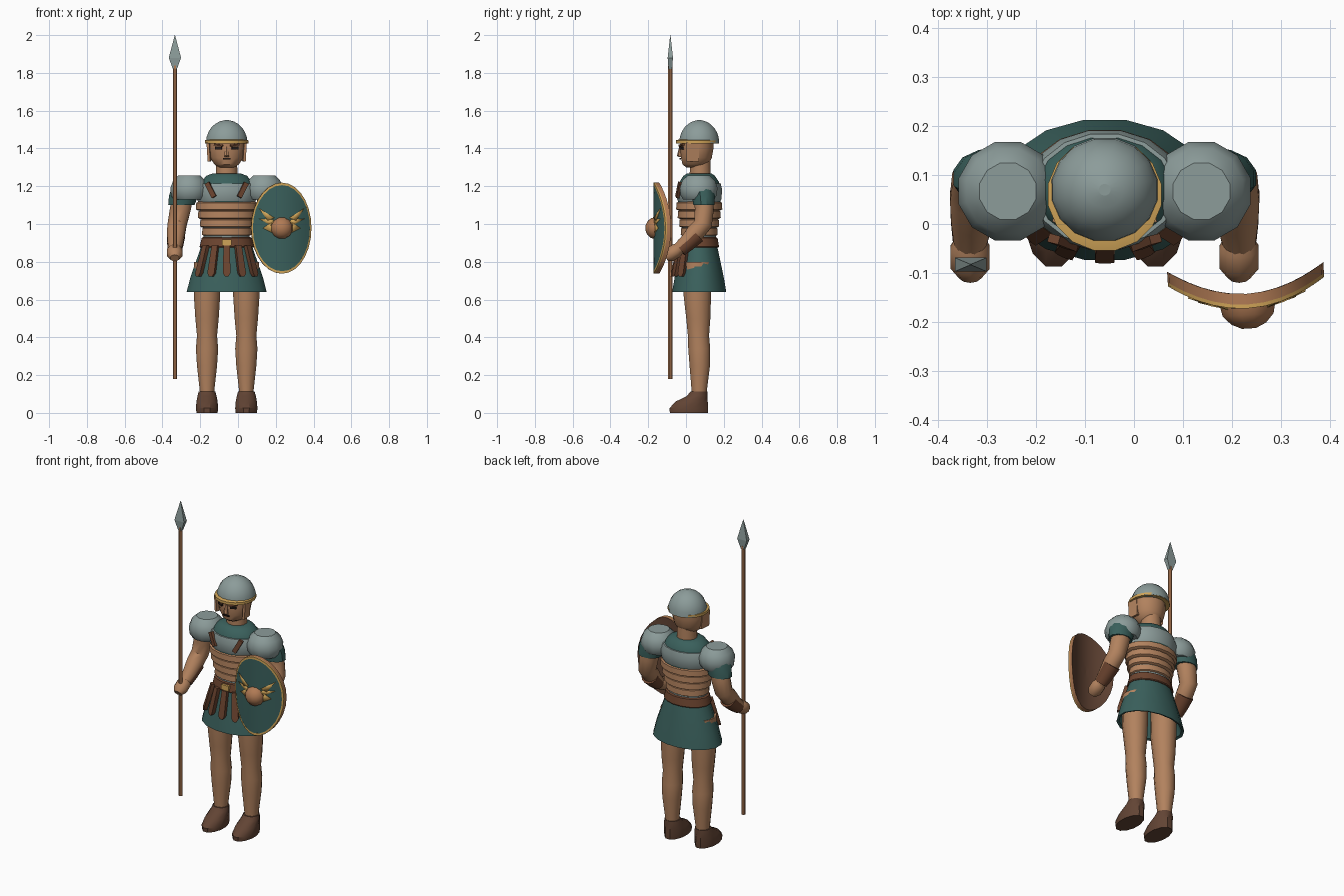
import bpy, bmesh, math
from mathutils import Vector, Matrix

if "Cube" in bpy.data.objects:
    bpy.data.objects.remove(bpy.data.objects["Cube"])

CX, CY = -0.06, 0.07          # body axis


def material(name, *rgb):
    col = [((c / 255 + 0.055) / 1.055) ** 2.4 for c in rgb] + [1]
    m = bpy.data.materials.new(name)
    m.use_nodes = True
    m.diffuse_color = col
    m.node_tree.nodes["Principled BSDF"].inputs["Base Color"].default_value = col
    return m


SKIN = material("tan", 178, 130, 94)
WOOD = material("wood", 176, 122, 84)
STEEL = material("steel", 140, 156, 154)
GREEN = material("dark green", 58, 96, 92)
LEATHER = material("leather brown", 108, 68, 47)
BOOT = material("boot brown", 98, 68, 52)
GOLD = material("gold", 208, 164, 88)
BLACK = material("near black", 35, 27, 24)


def finish(name, bm, mats, angle=35):
    bmesh.ops.recalc_face_normals(bm, faces=bm.faces)
    me = bpy.data.meshes.new(name)
    bm.to_mesh(me)
    bm.free()
    ob = bpy.data.objects.new(name, me)
    bpy.context.collection.objects.link(ob)
    for m in mats if isinstance(mats, list) else [mats]:
        me.materials.append(m)
    bpy.ops.object.select_all(action='DESELECT')
    ob.select_set(True)
    bpy.context.view_layer.objects.active = ob
    bpy.ops.object.shade_smooth_by_angle(angle=math.radians(angle))
    return ob


def loft(name, rings, mat, n=12, follow=False, angle=35):
    """Skin elliptical rings (x, y, z, rx, ry); follow tilts them along the path."""
    bm = bmesh.new()
    pts = [Vector(r[:3]) for r in rings]
    loops = []
    for i, r in enumerate(rings):
        u, v = Vector((1, 0, 0)), Vector((0, 1, 0))
        if follow:
            t = (pts[min(i + 1, len(pts) - 1)] - pts[max(i - 1, 0)]).normalized()
            u = (u - t * u.dot(t)).normalized()
            v = t.cross(u)
        angs = [math.tau * (k + 0.5) / n for k in range(n)]
        loops.append([bm.verts.new(pts[i] + u * r[3] * math.cos(a) + v * r[4] * math.sin(a))
                      for a in angs])
    for a, b in zip(loops, loops[1:]):
        for k in range(n):
            bm.faces.new((a[k], a[(k + 1) % n], b[(k + 1) % n], b[k]))
    bm.faces.new(loops[0])
    bm.faces.new(loops[-1])
    return finish(name, bm, mat, angle)


def body(name, rings, mat, n=16, x=CX, y=CY):
    """Loft on a vertical axis from (z, rx, ry)."""
    return loft(name, [(x, y, z, rx, ry) for z, rx, ry in rings], mat, n)


def box(name, loc, size, mat, rot=(0, 0, 0), taper=1):
    bm = bmesh.new()
    bmesh.ops.create_cube(bm, size=1)
    for v in bm.verts:
        if v.co.z < 0:
            v.co.x *= taper
        v.co = Vector(a * b for a, b in zip(v.co, size))
    ob = finish(name, bm, mat)
    ob.location, ob.rotation_euler = loc, rot
    return ob


# Torso, layered waist bands, belt and skirt
body("tunic_collar", [(1.1, .15, .115), (1.19, .15, .117), (1.225, .135, .105),
                      (1.255, .11, .085), (1.268, .075, .065)], GREEN)
body("chest_plate", [(1.11, .15, .11), (1.13, .16, .119), (1.18, .163, .124),
                     (1.215, .148, .116), (1.217, .12, .09)], STEEL)
for i in range(4):
    z, w = 1.118 - i * .045, .166 - i * .011
    body(f"waist_band_{i + 1}", [(z, w - .012, w * .75 - .012), (z - .006, w - .002, w * .75 - .002),
                                 (z - .04, w, w * .75), (z - .047, w - .012, w * .75 - .012)], SKIN)
body("waist_lining", [(.9, .12, .088), (.95, .126, .092), (1.13, .14, .1)], STEEL)
body("belt", [(.875, .143, .104), (.88, .146, .107), (.925, .135, .099), (.93, .128, .09)], LEATHER)
box("belt_buckle", (CX, CY - .106, .902), (.052, .014, .032), GOLD)
body("skirt", [(.92, .125, .088), (.86, .145, .102), (.72, .195, .132), (.64, .216, .146),
               (.645, .2, .132), (.8, .14, .1)], GREEN)

# Hanging leather strips over the front of the skirt
for i in range(-2, 3):
    a = i * .42
    rows = [(.885, .148, .108), (.74, .196, .138), (.722, .2, .14)]
    bm = bmesh.new()
    prev = None
    for (z, rx, ry), half in zip(rows, (.017, .02, .009)):
        mid = Vector((CX + rx * math.sin(a), CY - ry * math.cos(a), z))
        side = Vector((math.cos(a), math.sin(a), 0)) * half
        out = Vector((math.sin(a), -math.cos(a), 0)) * .011
        row = [bm.verts.new(mid + p) for p in (side + out, out - side, -side - out, side - out)]
        if prev:
            for k in range(4):
                bm.faces.new((prev[k], prev[(k + 1) % 4], row[(k + 1) % 4], row[k]))
        else:
            bm.faces.new(row)
        prev = row
    bm.faces.new(prev)
    finish(f"skirt_strip_{i + 3}", bm, LEATHER)

# Head, face and helmet
body("neck", [(1.24, .06, .058), (1.36, .056, .055)], SKIN, 12, y=.075)
loft("head", [(CX, .045, 1.3, .04, .045), (CX, .05, 1.315, .066, .07), (CX, .055, 1.35, .088, .083),
              (CX, .058, 1.4, .097, .089), (CX, .06, 1.46, .095, .09)], SKIN, 16)
loft("nose", [(CX, -.028, 1.354, .012, .01), (CX, -.034, 1.362, .015, .014),
              (CX, -.028, 1.41, .008, .008)], SKIN, 6)
box("mouth", (CX, -.03, 1.345), (.04, .008, .008), BLACK)
helmet = [(1.43 + .12 * math.sin(t), .112 * math.cos(t), .108 * math.cos(t))
          for t in (math.radians(d) for d in range(0, 90, 14))]
body("helmet", helmet + [(1.55, .012, .012)], STEEL, 16)
body("helmet_brim", [(1.43, .1, .1), (1.427, .118, .116), (1.443, .118, .116),
                     (1.447, .1, .1)], GOLD, 16, y=.06)

for s, side in ((-1, "right"), (1, "left")):
    # Face details
    box(side + "_eye", (CX + s * .043, -.023, 1.402), (.036, .009, .014), BLACK, (0, 0, s * .4))
    box(side + "_brow", (CX + s * .043, -.024, 1.418), (.05, .012, .009), LEATHER, (0, s * -.12, s * .4))
    box(side + "_cheek_guard", (CX + s * .093, .035, 1.382), (.014, .065, .1), SKIN, (0, s * .06, s * .12))

    # Chest strap
    box(side + "_chest_strap", (CX + s * .085, -.038, 1.18), (.026, .018, .085), LEATHER,
        (-.06, s * .5, s * .25))

    # Shoulder guard and sleeve
    body(side + "_shoulder_guard", [(1.13, .085, .085), (1.15, .1, .098), (1.19, .104, .104),
                                    (1.23, .088, .09), (1.257, .06, .06)], STEEL, 12, x=CX + s * .198, y=.067)
    X = lambda off: CX + s * off
    loft(side + "_sleeve", [(X(.21), .085, 1.2, .08, .065), (X(.228), .092, 1.15, .08, .063),
                            (X(.24), .095, 1.1, .072, .058)], GREEN)

    # Arm, bracer and hand
    loft(side + "_arm", [(X(.225), .09, 1.18, .055, .052), (X(.245), .097, 1.08, .057, .052),
                         (X(.262), .09, 1.0, .052, .05), (X(.268), .05, .955, .05, .05),
                         (X(.272), .005, .905, .043, .042), (X(.275), -.04, .867, .034, .034),
                         (X(.275), -.055, .855, .03, .03)], SKIN, 12, True)
    loft(side + "_bracer", [(X(.268), .058, .942, .05, .047), (X(.272), .008, .895, .044, .042),
                            (X(.275), -.03, .862, .037, .036)], LEATHER, 12, True)
    loft(side + "_hand", [(X(.275), -.03, .872, .03, .028), (X(.275), -.05, .86, .042, .038),
                          (X(.275), -.085, .837, .042, .038), (X(.275), -.107, .82, .024, .022)],
         SKIN, 10, True)

    # Leg and boot
    L = X(.104)
    loft(side + "_leg", [(L, .062, .8, .07, .078), (L, .06, .62, .072, .075), (L, .065, .5, .064, .066),
                         (L, .066, .41, .055, .058), (L, .07, .34, .061, .06), (L, .073, .25, .055, .056),
                         (L, .07, .12, .04, .042), (L, .07, .07, .038, .04)], SKIN)
    loft(side + "_boot", [(L, .015, 0, .058, .104), (L, .015, .025, .061, .106), (L, .03, .06, .058, .088),
                          (L, .06, .09, .052, .056), (L, .068, .112, .046, .047)], BOOT)

# Spear
SX, SY = -.334, -.083
body("spear_shaft", [(.18, .012, .012), (1.84, .012, .012)], WOOD, 8, SX, SY)
loft("spear_head", [(SX, SY, 1.82, .015, .013), (SX, SY, 1.88, .046, .02), (SX, SY, 2.0, .001, .001)],
     STEEL, 4, angle=10)

# Curved oval shield
SHIELD = Matrix.Translation((.222, 0, .978)) @ Matrix.Rotation(math.radians(3.5), 4, 'Z')


def on_shield(u, w, lift):
    return SHIELD @ Vector((u, -.165 + .055 * (u / .16) ** 2 - lift, w))


def shield_layer(name, inner, outer, lift, thick, mats, n=28, steps=6):
    bm = bmesh.new()
    sheets = []
    for depth in (lift, lift - thick):
        grid = []
        for i in range(steps + 1):
            f = inner + (outer - inner) * i / steps
            grid.append([bm.verts.new(on_shield(.16 * f * math.cos(a), .241 * f * math.sin(a), depth))
                         for a in (math.tau * k / n for k in range(n))])
        for a, b in zip(grid, grid[1:]):
            for k in range(n):
                face = bm.faces.new((a[k], a[(k + 1) % n], b[(k + 1) % n], b[k]))
                face.material_index = int(depth != lift and len(mats) > 1)
        sheets.append(grid)
    for e in (0, -1):
        a, b = sheets[0][e], sheets[1][e]
        for k in range(n):
            bm.faces.new((a[k], a[(k + 1) % n], b[(k + 1) % n], b[k]))
    return finish(name, bm, mats)


shield_layer("shield_board", .01, 1, 0, .022, [WOOD, BOOT])
shield_layer("shield_face", .01, .95, .007, .007, [GREEN])
shield_layer("shield_rim", .945, 1, .008, .008, [GOLD], steps=1)
boss = loft("shield_boss", [(0, 0, 0, .058, .058), (0, 0, .018, .054, .054), (0, 0, .036, .037, .037),
                            (0, 0, .046, .015, .015)], WOOD, 12)
boss.matrix_world = SHIELD @ Matrix.Translation((0, -.168, 0)) @ Matrix.Rotation(math.pi / 2, 4, 'X')

# Gold wings: three feathers each side of the boss
FEATHERS = [(.12, .105, .04, .055, .075, .04), (.12, .05, .045, .045, .05, .01), (.1, .0, .04, .04, .04, -.03)]
for s, side in ((-1, "right"), (1, "left")):
    bm = bmesh.new()
    for i, f in enumerate(FEATHERS):
        bm.faces.new([bm.verts.new(on_shield(s * u, w, .0095 + i * .0005))
                      for u, w in zip(f[::2], f[1::2])])
    wing = finish(side + "_shield_wing", bm, GOLD)
    mod = wing.modifiers.new("thickness", 'SOLIDIFY')
    mod.thickness, mod.offset = .003, 0
